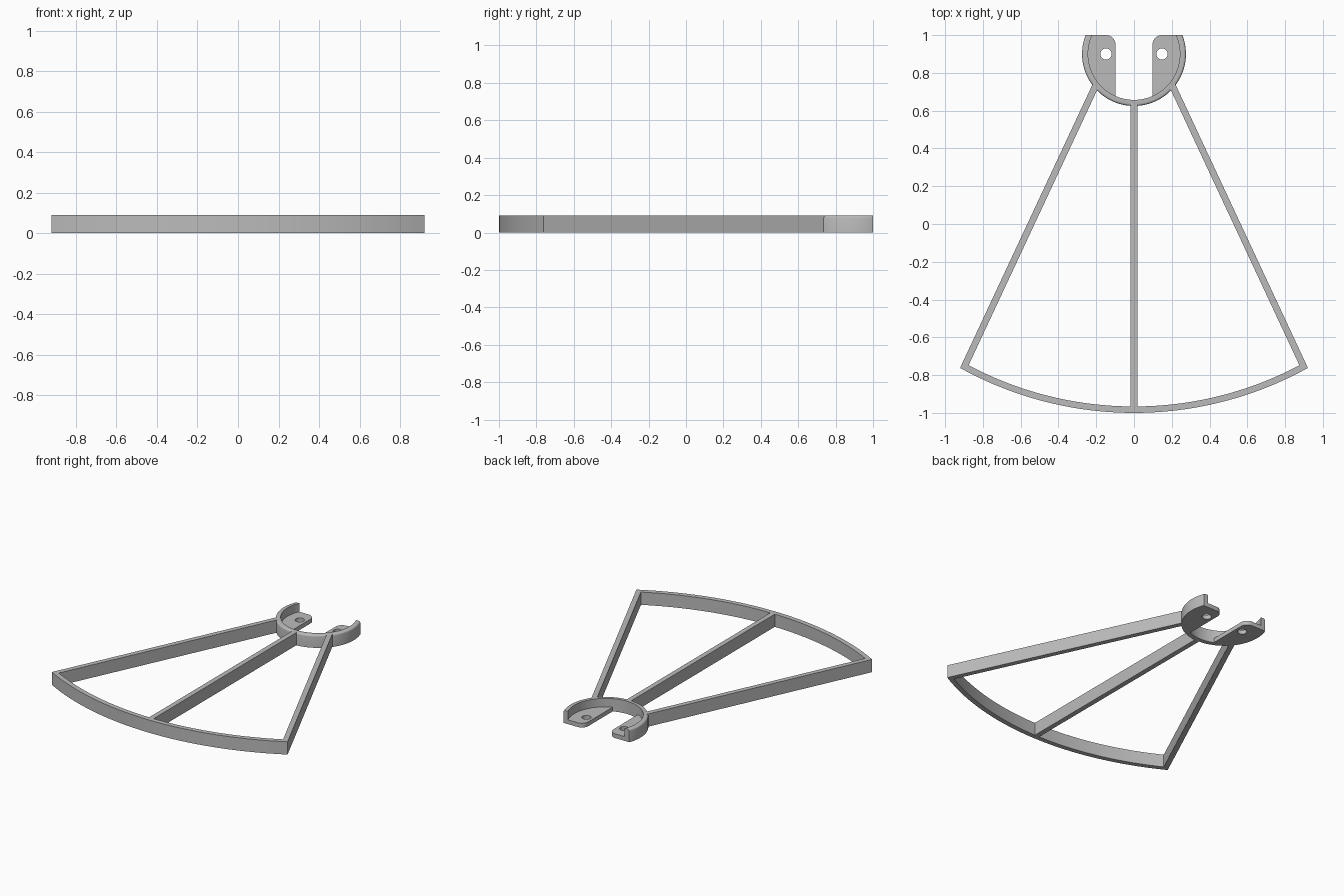
import bpy, bmesh
from math import sin, cos, pi, asin, sqrt
from mathutils import Vector

if "Cube" in bpy.data.objects:
    bpy.data.objects.remove(bpy.data.objects["Cube"])

HEIGHT = 0.09
HUB_Y = 0.9        # shared centre of the hub ring and the outer rim
HUB_IN, HUB_OUT = 0.243, 0.275
RIM_IN, RIM_OUT = 1.866, 1.9
BAR = 0.035
FLOOR = 0.03

grey = bpy.data.materials.new("plain grey")
grey.use_nodes = True
colour = (0.5, 0.5, 0.5, 1)
grey.diffuse_color = colour
grey.node_tree.nodes["Principled BSDF"].inputs["Base Color"].default_value = colour


def finish(name, bm):
    bmesh.ops.recalc_face_normals(bm, faces=bm.faces)
    mesh = bpy.data.meshes.new(name)
    bm.to_mesh(mesh)
    bm.free()
    mesh.materials.append(grey)
    obj = bpy.data.objects.new(name, mesh)
    bpy.context.collection.objects.link(obj)
    bpy.ops.object.select_all(action='DESELECT')
    obj.select_set(True)
    bpy.context.view_layer.objects.active = obj
    bpy.ops.object.shade_smooth_by_angle(angle=pi / 7)
    return obj


def arc(cx, cy, r, a0, a1, n):
    return [(cx + r * cos(a0 + (a1 - a0) * i / n),
             cy + r * sin(a0 + (a1 - a0) * i / n)) for i in range(n + 1)]


def plate(name, outline, height, hole=None):
    """Extrude an outline, with an optional hole, up from the ground."""
    bm = bmesh.new()
    edges = []
    for loop in [outline] + ([hole] if hole else []):
        vs = [bm.verts.new((x, y, 0)) for x, y in loop]
        edges += [bm.edges.new((vs[i - 1], vs[i])) for i in range(len(vs))]
    bmesh.ops.triangle_fill(bm, edges=edges, use_beauty=True, use_dissolve=False)
    out = bmesh.ops.extrude_face_region(bm, geom=bm.faces[:])
    top = [g for g in out["geom"] if isinstance(g, bmesh.types.BMVert)]
    bmesh.ops.translate(bm, verts=top, vec=(0, 0, height))
    return finish(name, bm)


def sweep(name, section, a0, a1, n, trim_y=None):
    """Sweep a (radius, z) section around the hub centre."""
    bm = bmesh.new()
    rows = []
    for i in range(n + 1):
        a = a0 + (a1 - a0) * i / n
        rows.append([bm.verts.new((r * cos(a), HUB_Y + r * sin(a), z))
                     for r, z in section])
    for p, q in zip(rows, rows[1:]):
        for k in range(len(section)):
            bm.faces.new((p[k - 1], p[k], q[k], q[k - 1]))
    bm.faces.new(rows[0])
    bm.faces.new(rows[-1])
    if trim_y is not None:
        geom = bm.verts[:] + bm.edges[:] + bm.faces[:]
        cut = bmesh.ops.bisect_plane(bm, geom=geom, plane_co=(0, trim_y, 0),
                                     plane_no=(0, 1, 0), clear_outer=True)
        rim = [g for g in cut["geom_cut"] if isinstance(g, bmesh.types.BMEdge)]
        bmesh.ops.holes_fill(bm, edges=rim, sides=0)
    return finish(name, bm)


# Open hub ring with a rounded outer top edge
fillet = 0.012
section = [(HUB_IN, 0), (HUB_OUT, 0)]
section += arc(HUB_OUT - fillet, HEIGHT - fillet, fillet, 0, pi / 2, 4)
section += [(HUB_IN, HEIGHT)]
sweep("hub_ring", section, -pi - 0.6, 0.6, 72, trim_y=1.0)

# Curved outer rim
half = asin(0.92 / RIM_OUT)
sweep("outer_rim", [(RIM_IN, 0), (RIM_OUT, 0), (RIM_OUT, HEIGHT), (RIM_IN, HEIGHT)],
      -pi / 2 - half, -pi / 2 + half, 48)

# Centre rib
w = BAR / 2
plate("centre_rib", [(-w, -0.98), (w, -0.98), (w, 0.645), (-w, 0.645)], HEIGHT)

# Side arms and screw tabs, mirrored left and right
near, far = Vector((0.214, 0.751)), Vector((0.92, -0.76))
along = (far - near).normalized()
inward = Vector((along.y, -along.x)) * BAR
arm = [near, far, far + inward, near - along * -0.018 + inward]

r = 0.26
tab_in, corner = 0.098, 0.05
start = asin(0.1 / r)
end = -asin(sqrt(r * r - tab_in ** 2) / r)
tab = arc(0, HUB_Y, r, start, end, 20)
tab += arc(tab_in + corner, 1 - corner, corner, pi, pi / 2, 8)
hole = arc(0.148, HUB_Y, 0.03, 0, 2 * pi, 24)[:-1]

for side, s in (("left", 1), ("right", -1)):
    flip = lambda pts: [(s * x, y) for x, y in pts]
    plate(side + "_arm", flip(arm), HEIGHT)
    plate(side + "_screw_tab", flip(tab), FLOOR, flip(hole))
